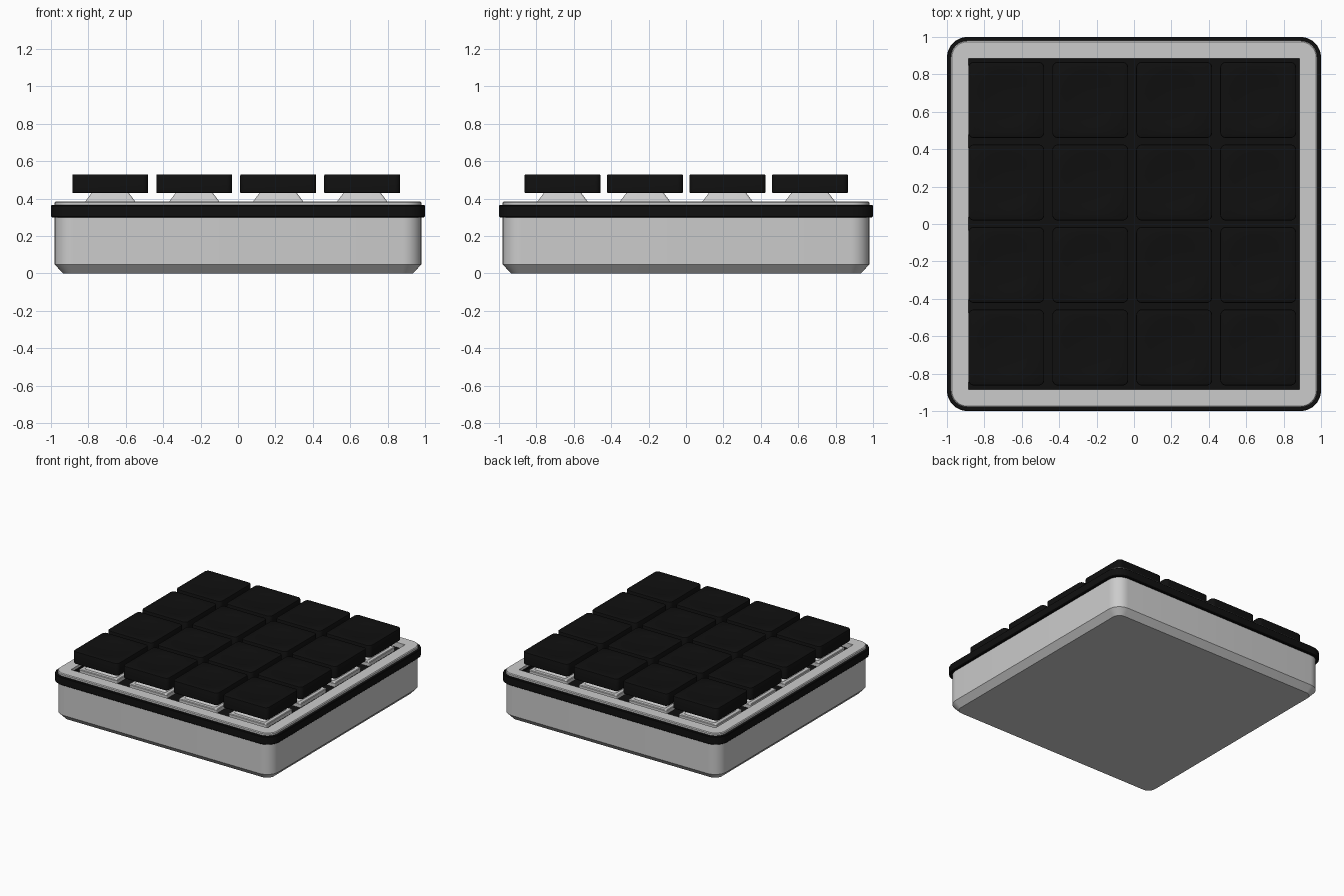
import bpy, bmesh, math

if "Cube" in bpy.data.objects:
    bpy.data.objects.remove(bpy.data.objects["Cube"])

SEG = 8  # segments per rounded corner


def material(name, v):
    m = bpy.data.materials.new(name)
    m.diffuse_color = (v, v, v, 1)
    m.use_nodes = True
    m.node_tree.nodes["Principled BSDF"].inputs["Base Color"].default_value = m.diffuse_color
    return m


black = material("black", 0.005)
clear = material("pale_grey", 0.62)


def outline(half, r):
    """Rounded square; becomes a circle when r equals half."""
    c = half - r
    pts = []
    for k, (sx, sy) in enumerate([(1, 1), (-1, 1), (-1, -1), (1, -1)]):
        for i in range(SEG + 1):
            a = math.pi / 2 * (k + i / SEG)
            pts.append((sx * c + r * math.cos(a), sy * c + r * math.sin(a)))
    return pts


def loft(name, sections, mat=None, ring=False):
    """Skin a list of (half width, z, corner radius) outlines."""
    bm = bmesh.new()
    loops = [[bm.verts.new((x, y, z)) for x, y in outline(h, r)]
             for h, z, r in sections]
    n = len(loops[0])
    pairs = list(zip(loops, loops[1:]))
    if ring:
        pairs.append((loops[-1], loops[0]))
    else:
        bm.faces.new(loops[0][::-1])
        bm.faces.new(loops[-1])
    for a, b in pairs:
        for i in range(n):
            j = (i + 1) % n
            bm.faces.new((a[i], a[j], b[j], b[i]))
    bmesh.ops.remove_doubles(bm, verts=bm.verts, dist=1e-5)
    bmesh.ops.recalc_face_normals(bm, faces=bm.faces)
    me = bpy.data.meshes.new(name)
    bm.to_mesh(me)
    bm.free()
    if mat:
        me.materials.append(mat)
    ob = bpy.data.objects.new(name, me)
    bpy.context.collection.objects.link(ob)
    bpy.ops.object.select_all(action='DESELECT')
    ob.select_set(True)
    bpy.context.view_layer.objects.active = ob
    bpy.ops.object.shade_smooth_by_angle(angle=math.radians(30))
    return ob


# Case body with chamfered underside
loft("case_body", [(0.935, 0, 0.06), (0.98, 0.048, 0.10), (0.98, 0.31, 0.10)])

# Black band around the case
loft("rim_band", [(0.885, 0.30, 0.005), (0.995, 0.30, 0.105), (1.0, 0.305, 0.11),
                  (1.0, 0.362, 0.11), (0.997, 0.365, 0.107), (0.885, 0.365, 0.005)],
     black, ring=True)

# Raised frame around the key opening
loft("top_frame", [(0.885, 0.345, 0.005), (0.98, 0.345, 0.09), (0.98, 0.379, 0.09),
                   (0.974, 0.385, 0.084), (0.885, 0.385, 0.005)], ring=True)

# Recessed plate holding the switches
loft("switch_plate", [(0.89, 0.31, 0.005), (0.89, 0.345, 0.005)], black)

# Switch housing: flange and tapered top
housing = loft("switch_housing", [(0.17, 0.34, 0.012), (0.17, 0.372, 0.012),
                                  (0.165, 0.376, 0.012), (0.14, 0.376, 0.012),
                                  (0.13, 0.39, 0.012), (0.10, 0.43, 0.012),
                                  (0.09, 0.47, 0.012)], clear)

# Hollow keycap with a round dished top
keycap = loft("keycap", [(0.16, 0.47, 0.02), (0.18, 0.43, 0.02), (0.2, 0.43, 0.027),
                         (0.203, 0.433, 0.03), (0.203, 0.524, 0.03),
                         (0.201, 0.528, 0.028), (0.197, 0.53, 0.024),
                         (0.165, 0.53, 0.165), (0.125, 0.525, 0.125),
                         (0.08, 0.5215, 0.08), (0.035, 0.52, 0.035)], black)

# 4 x 4 key grid
for row in range(4):
    for col in range(4):
        for src in (housing, keycap):
            ob = src if row == col == 0 else src.copy()
            if ob is not src:
                ob.name = f"{src.name}_{row + 1}_{col + 1}"
                bpy.context.collection.objects.link(ob)
            ob.location = (-0.683 + 0.449 * col, -0.66 + 0.441 * row, 0)
